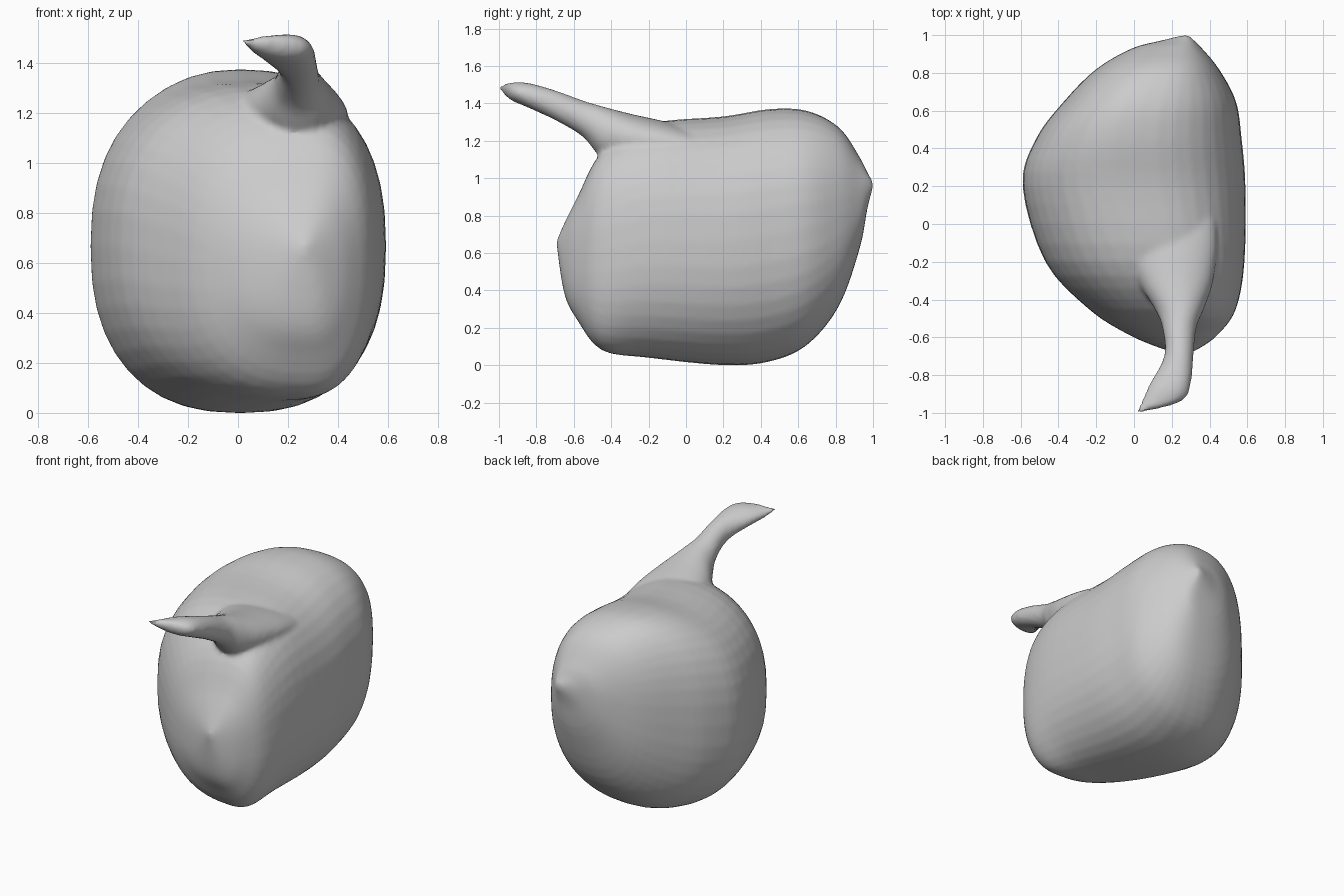
import bpy, bmesh, math

if "Cube" in bpy.data.objects:
    bpy.data.objects.remove(bpy.data.objects["Cube"], do_unlink=True)

grey = bpy.data.materials.new("soft_grey")
grey.use_nodes = True
colour = (0.6, 0.6, 0.6, 1)
grey.diffuse_color = colour
grey.node_tree.nodes["Principled BSDF"].inputs["Base Color"].default_value = colour


def spline(a, b, c, d, t):
    return b + 0.5 * t * (c - a + t * (2*a - 5*b + 4*c - d + t * (3*(b - c) + d - a)))


def signed_power(value, power):
    return math.copysign(abs(value) ** power, value)


def loft(name, stations, roundness, sides=40, steps=4):
    """Skin rounded sections; station = y, x low, x high, z low, z high, ridge x."""
    rows = []
    last = len(stations) - 1
    for i in range(last):
        around = [stations[min(max(i + k, 0), last)] for k in (-1, 0, 1, 2)]
        for s in range(steps):
            rows.append([spline(*values, s / steps) for values in zip(*around)])
    rows.append(stations[-1])

    bm = bmesh.new()
    rings = []
    for y, x_low, x_high, z_low, z_high, ridge in rows:
        middle = (z_low + z_high) / 2
        ring = []
        for k in range(sides):
            angle = math.tau * k / sides
            c = signed_power(math.cos(angle), 2 / roundness)
            s = signed_power(math.sin(angle), 2 / roundness)
            width = x_high - ridge if c > 0 else ridge - x_low
            ring.append(bm.verts.new((ridge + c * width, y, middle + s * (z_high - middle))))
        rings.append(ring)
    for a, b in zip(rings, rings[1:]):
        for k in range(sides):
            n = (k + 1) % sides
            bm.faces.new((a[k], a[n], b[n], b[k]))
    bm.faces.new(rings[0])
    bm.faces.new(rings[-1])
    bmesh.ops.recalc_face_normals(bm, faces=bm.faces)
    mesh = bpy.data.meshes.new(name)
    bm.to_mesh(mesh)
    bm.free()
    mesh.materials.append(grey)
    obj = bpy.data.objects.new(name, mesh)
    bpy.context.collection.objects.link(obj)
    return obj


# Lopsided body, running from the front nub to the pointed back
body = loft("gourd_body", [
    (-.69, .25, .28, .63, .67, .27),
    (-.65, .12, .36, .38, .76, .27),
    (-.58, -.04, .45, .24, .90, .28),
    (-.45, -.24, .54, .08, 1.14, .27),
    (-.2, -.47, .585, .04, 1.29, .14),
    (.2, -.59, .59, .0, 1.33, .02),
    (.45, -.52, .57, .02, 1.37, .0),
    (.65, -.37, .54, .11, 1.36, .04),
    (.82, -.2, .45, .32, 1.27, .13),
    (.93, -.01, .36, .63, 1.11, .2),
    (.97, .14, .32, .84, 1.03, .26),
    (1, .26, .29, .95, .98, .28),
], 2.4)

# Curved stem with a flared base and slanted tip
stem = loft("stem", [
    (.1, -.02, .42, 1.1, 1.24, .2),
    (-.1, -.06, .44, 1.08, 1.3, .2),
    (-.3, .02, .42, 1.08, 1.345, .23),
    (-.45, .11, .37, 1.11, 1.385, .25),
    (-.55, .15, .33, 1.22, 1.415, .24),
    (-.7, .16, .315, 1.31, 1.47, .24),
    (-.85, .08, .3, 1.38, 1.51, .22),
    (-.94, .04, .25, 1.42, 1.51, .16),
    (-1, .01, .03, 1.48, 1.495, .02),
], 2)

# Melt the stem into the body as one skin
bpy.ops.object.select_all(action="DESELECT")
stem.select_set(True)
body.select_set(True)
bpy.context.view_layer.objects.active = body
bpy.ops.object.join()
body.name = "gourd"
skin = body.modifiers.new("one_skin", "REMESH")
skin.mode = "VOXEL"
skin.voxel_size = 0.016
blend = body.modifiers.new("blend", "SMOOTH")
blend.factor = 0.5
blend.iterations = 6
for modifier in ("one_skin", "blend"):
    bpy.ops.object.modifier_apply(modifier=modifier)
bpy.ops.object.shade_smooth_by_angle(angle=math.radians(50))
